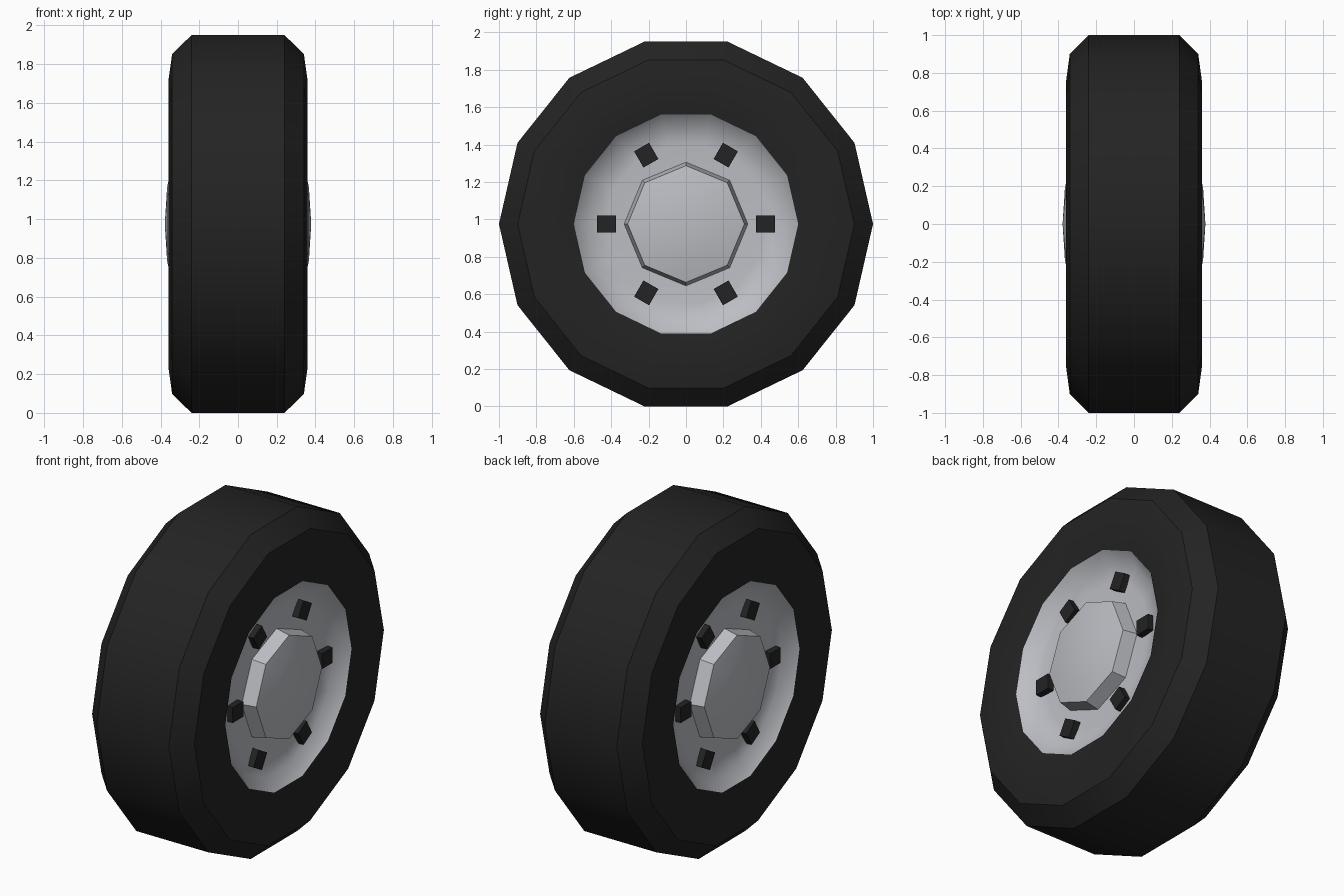
import bpy, bmesh, math
from mathutils import Matrix, Vector

if "Cube" in bpy.data.objects:
    bpy.data.objects.remove(bpy.data.objects["Cube"])

CZ = 0.975  # axle height


def material(name, rgb):
    m = bpy.data.materials.new(name)
    m.diffuse_color = (*rgb, 1)
    m.use_nodes = True
    m.node_tree.nodes["Principled BSDF"].inputs["Base Color"].default_value = m.diffuse_color
    return m


black = material("black rubber", (0.017, 0.017, 0.017))
silver = material("silver metal", (0.50, 0.515, 0.55))


def finish(name, bm, mat, angle):
    bmesh.ops.recalc_face_normals(bm, faces=bm.faces)
    me = bpy.data.meshes.new(name)
    bm.to_mesh(me)
    bm.free()
    me.materials.append(mat)
    ob = bpy.data.objects.new(name, me)
    ob.location.z = CZ
    bpy.context.collection.objects.link(ob)
    if angle:
        bpy.ops.object.select_all(action='DESELECT')
        ob.select_set(True)
        bpy.context.view_layer.objects.active = ob
        bpy.ops.object.shade_smooth_by_angle(angle=math.radians(angle))
    return ob


def revolve(name, profile, sides, mat, angle):
    """Spin a list of (x, radius) points around the axle."""
    bm = bmesh.new()
    rings = []
    for x, r in profile:
        if r == 0:
            rings.append([bm.verts.new((x, 0, 0))] * sides)
        else:
            rings.append([bm.verts.new((x, r * math.cos(a), r * math.sin(a)))
                          for a in (2 * math.pi * i / sides for i in range(sides))])
    for p, q in zip(rings, rings[1:]):
        for i in range(sides):
            j = (i + 1) % sides
            bm.faces.new(dict.fromkeys((p[i], p[j], q[j], q[i])))
    return finish(name, bm, mat, angle)


# Tire: symmetrical cross-section with bevelled shoulders
half = [(0.24, 1.0), (0.34, 0.9), (0.36, 0.754), (0.335, 0.6)]
revolve("tire", [(-x, r) for x, r in reversed(half)] + half, 14, black, 30)

for side, s in (("right", 1), ("left", -1)):
    # Dished rim
    revolve(f"{side}_rim", [(s * 0.335, 0.6), (s * 0.268, 0.53), (s * 0.258, 0.43),
                            (s * 0.255, 0.25), (s * 0.255, 0)], 14, silver, 60)
    # Octagonal hub cap with a shallow dome
    revolve(f"{side}_hub_cap", [(s * 0.25, 0.332), (s * 0.34, 0.312),
                                (s * 0.366, 0.19), (s * 0.378, 0)], 8, silver, 30)
    # Six square bolts, turned to face the axle
    bm = bmesh.new()
    for k in range(6):
        m = (Matrix.Rotation(k * math.pi / 3, 4, 'X')
             @ Matrix.Translation(Vector((s * 0.27, 0.425, 0)))
             @ Matrix.Diagonal((0.055, 0.1, 0.092, 1)))
        bmesh.ops.create_cube(bm, size=1, matrix=m)
    finish(f"{side}_bolts", bm, black, 0)
